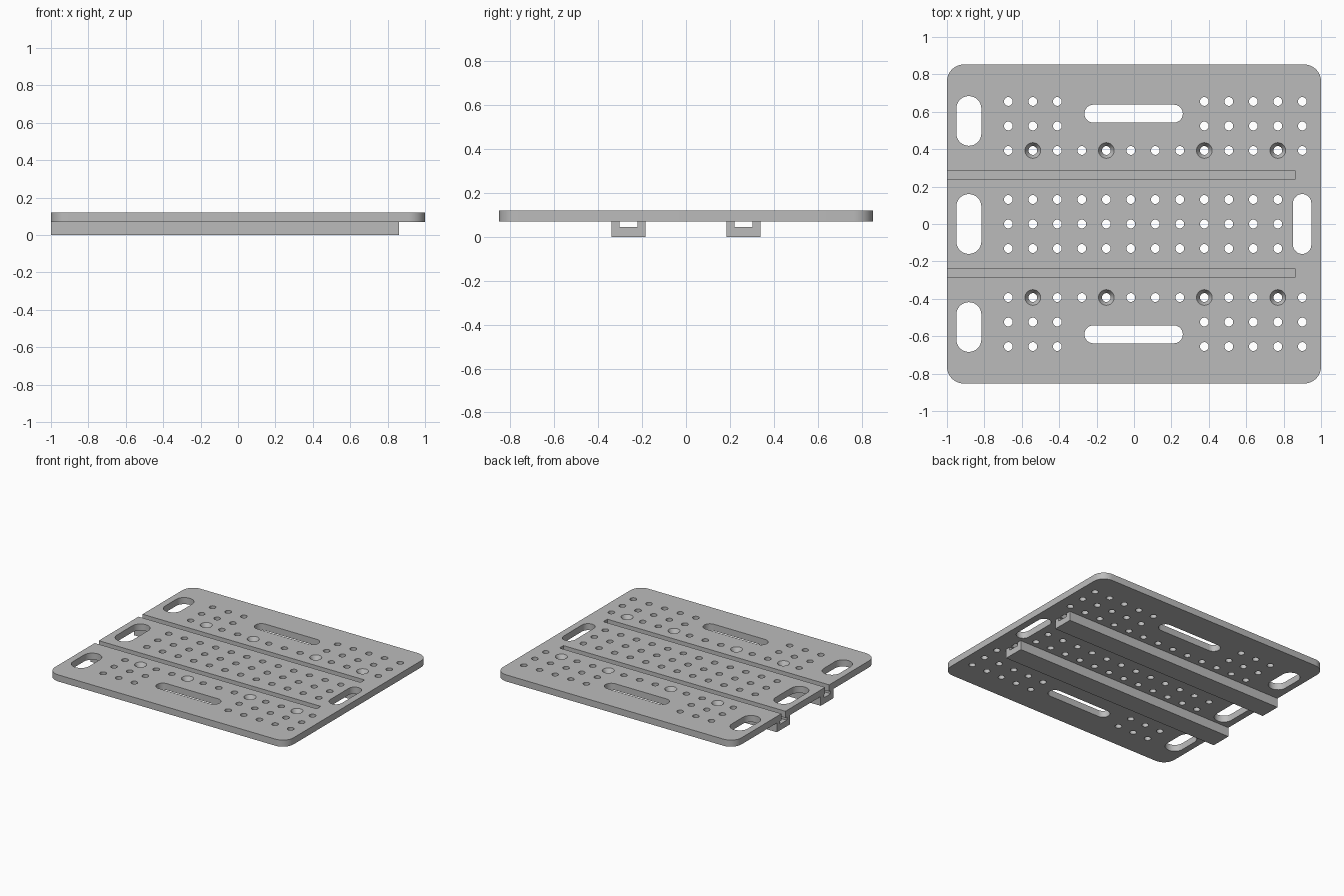
import bpy, bmesh, math
from mathutils import Vector

cube = bpy.data.objects.get("Cube")
if cube:
    bpy.data.objects.remove(cube, do_unlink=True)

grey = bpy.data.materials.new("plain grey")
grey.use_nodes = True
GREY = (0.5, 0.5, 0.5, 1)
grey.diffuse_color = GREY
grey.node_tree.nodes["Principled BSDF"].inputs["Base Color"].default_value = GREY

TOP, UNDER = 0.12, 0.07
PITCH = 0.131
RAIL_Y, RAIL_END = 0.262, 0.86


def rounded(cx, cy, hx, hy, r, steps=8):
    """Outline of a rounded rectangle; full radius gives a slot or circle."""
    pts = []
    corners = ((1, 1), (-1, 1), (-1, -1), (1, -1))
    for quarter, (sx, sy) in enumerate(corners):
        for i in range(steps + 1):
            a = (quarter + i / steps) * math.pi / 2
            p = Vector((cx + sx * (hx - r) + r * math.cos(a),
                        cy + sy * (hy - r) + r * math.sin(a)))
            if not pts or (p - pts[-1]).length > 1e-5:
                pts.append(p)
    if (pts[0] - pts[-1]).length < 1e-5:
        pts.pop()
    return pts


def loft(bm, rings):
    """Closed solid through (outline, z) rings, listed from bottom to top."""
    loops = [[bm.verts.new((p.x, p.y, z)) for p in pts] for pts, z in rings]
    bm.faces.new(loops[0][::-1])
    bm.faces.new(loops[-1])
    for low, high in zip(loops, loops[1:]):
        for i in range(len(low)):
            j = (i + 1) % len(low)
            bm.faces.new((low[i], low[j], high[j], high[i]))


def finish(bm, name):
    bmesh.ops.recalc_face_normals(bm, faces=bm.faces)
    mesh = bpy.data.meshes.new(name)
    bm.to_mesh(mesh)
    bm.free()
    mesh.materials.append(grey)
    obj = bpy.data.objects.new(name, mesh)
    bpy.context.collection.objects.link(obj)
    return obj


def select(obj):
    bpy.ops.object.select_all(action="DESELECT")
    obj.select_set(True)
    bpy.context.view_layer.objects.active = obj


# Plate blank
bm = bmesh.new()
loft(bm, [(rounded(0, 0, 1, 0.853, 0.09), z) for z in (UNDER, TOP)])
plate = finish(bm, "plate")

# Cutters for every opening in the plate
bm = bmesh.new()
LOW, HIGH = UNDER - 0.05, TOP + 0.05


def cut_slot(cx, cy, hx, hy, r):
    outline = rounded(cx, cy, hx, hy, r)
    loft(bm, [(outline, LOW), (outline, HIGH)])


def cut_hole(col, y, countersunk=False):
    def ring(r):
        return rounded(-0.672 + col * PITCH, y, r, r, r, 6)
    small, big = ring(0.0235), ring(0.042)
    if countersunk:
        loft(bm, [(small, LOW), (small, TOP - 0.03), (big, TOP), (big, HIGH)])
    else:
        loft(bm, [(small, LOW), (small, HIGH)])


# Handle slots at the ends
for y, half in ((0.551, 0.133), (0, 0.16), (-0.551, 0.133)):
    cut_slot(-0.883, y, 0.067, half, 0.067)
cut_slot(0.899, 0, 0.049, 0.16, 0.049)

# Long strap slots, rail slots and outer hole rows
for side in (1, -1):
    cut_slot(-0.002, side * 0.59, 0.263, 0.048, 0.048)
    x0 = -1.2
    box = [Vector((x, side * RAIL_Y + y)) for x, y in
           ((x0, -0.024), (RAIL_END, -0.024), (RAIL_END, 0.024), (x0, 0.024))]
    loft(bm, [(box, LOW), (box, HIGH)])
    for col in range(13):
        cut_hole(col, side * 3 * PITCH, col in (1, 4, 8, 11))
        if col < 3 or col > 7:
            for row in (4, 5):
                cut_hole(col, side * row * PITCH)

# Middle hole field
for row in (-1, 0, 1):
    for col in range(12):
        cut_hole(col, row * PITCH)

cutter = finish(bm, "plate_cutter")
cutter.hide_render = True
mod = plate.modifiers.new("openings", "BOOLEAN")
mod.operation, mod.solver, mod.object = "DIFFERENCE", "EXACT", cutter
select(plate)
bpy.ops.object.modifier_apply(modifier=mod.name)
bpy.data.objects.remove(cutter, do_unlink=True)
select(plate)
bpy.ops.object.shade_smooth_by_angle(angle=math.radians(30))

# Channel rails under the plate
OUT, IN, FLOOR = 0.078, 0.041, 0.046
profile = ((-OUT, 0), (OUT, 0), (OUT, UNDER), (IN, UNDER),
           (IN, FLOOR), (-IN, FLOOR), (-IN, UNDER), (-OUT, UNDER))
for side, name in ((1, "back_rail"), (-1, "front_rail")):
    bm = bmesh.new()
    face = bm.faces.new([bm.verts.new((-1, side * RAIL_Y + y, z)) for y, z in profile])
    ext = bmesh.ops.extrude_face_region(bm, geom=[face], use_keep_orig=True)
    moved = [v for v in ext["geom"] if isinstance(v, bmesh.types.BMVert)]
    bmesh.ops.translate(bm, verts=moved, vec=(1 + RAIL_END, 0, 0))
    finish(bm, name)
